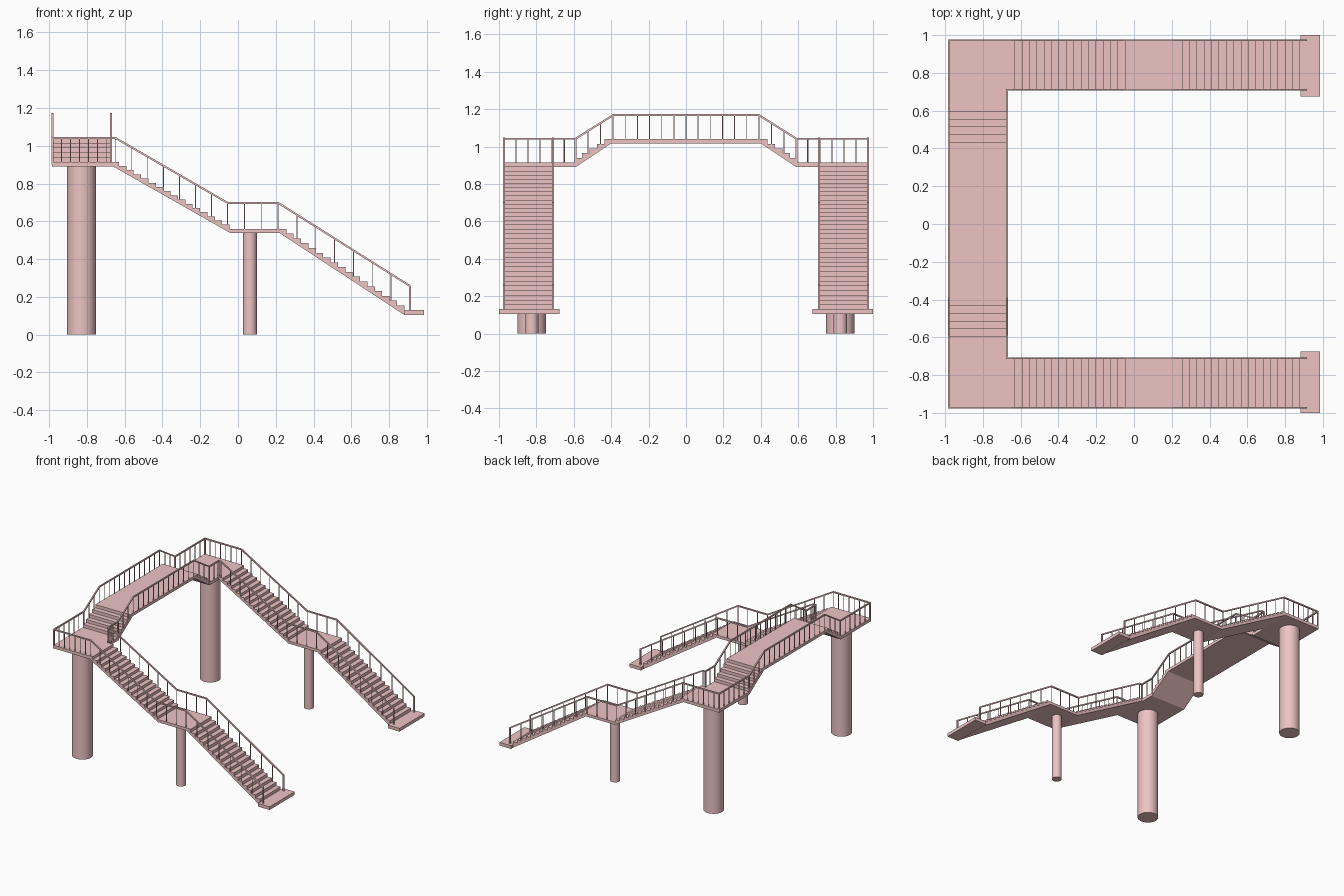
import bpy, bmesh
from mathutils import Vector, Matrix

if "Cube" in bpy.data.objects:
    bpy.data.objects.remove(bpy.data.objects["Cube"])

mat = bpy.data.materials.new("pink_concrete")
mat.diffuse_color = (0.85, 0.55, 0.55, 1)
mat.use_nodes = True
mat.node_tree.nodes["Principled BSDF"].inputs["Base Color"].default_value = mat.diffuse_color


def finish(name, bm):
    bmesh.ops.recalc_face_normals(bm, faces=bm.faces)
    me = bpy.data.meshes.new(name)
    bm.to_mesh(me)
    bm.free()
    me.materials.append(mat)
    ob = bpy.data.objects.new(name, me)
    bpy.context.collection.objects.link(ob)
    return ob


def prism(name, pts, offset):
    """Extrude a closed 3D outline along an offset."""
    bm = bmesh.new()
    f = bm.faces.new([bm.verts.new(p) for p in pts])
    r = bmesh.ops.extrude_face_region(bm, geom=[f])
    bmesh.ops.translate(bm, vec=offset, verts=[v for v in r["geom"] if isinstance(v, bmesh.types.BMVert)])
    return finish(name, bm)


def beam(bm, a, b, t, extra=0.0):
    """Square bar between two points."""
    a, b = Vector(a), Vector(b)
    d = b - a
    m = (Matrix.Translation((a + b) / 2) @ d.to_track_quat('Z', 'Y').to_matrix().to_4x4()
         @ Matrix.Diagonal((t, t, d.length + extra, 1)))
    bmesh.ops.create_cube(bm, size=1, matrix=m)


def steps(start, pitch, z0, z1, n):
    """Top outline of n risers starting at a given position."""
    out, rise = [], (z1 - z0) / n
    for i in range(n):
        p = start + i * pitch
        out += [(p, z0 + i * rise), (p, z0 + (i + 1) * rise)]
    return out


def railing(name, path, counts, posts):
    """Handrail along a path, with balusters spaced evenly in each segment."""
    bm = bmesh.new()
    for (a, b), n in zip(zip(path, path[1:]), counts):
        a, b = Vector(a), Vector(b)
        beam(bm, a, b, 0.010, 0.006)
        for i in range(n):
            p = a.lerp(b, i / n)
            beam(bm, p, p - Vector((0, 0, 0.142)), 0.0045)
    for i in posts:
        p = Vector(path[i])
        beam(bm, p, p - Vector((0, 0, 0.14)), 0.010)
    return finish(name, bm)


# Bridge with its two landings and short step runs
half = [(0.978, 0.89), (0.978, 0.915)] + steps(-0.595, 0.04, 0.915, 1.04, 5)
right_top = [(-0.978, 0.915)] + steps(-0.595, 0.04, 0.915, 1.04, 5)
top = right_top + [(-y, z) for y, z in reversed(right_top)]
bottom = [(0.978, 0.89), (0.59, 0.89), (0.40, 1.017), (-0.40, 1.017), (-0.59, 0.89), (-0.978, 0.89)]
prism("bridge", [(-0.985, y, z) for y, z in top + bottom], (0.315, 0, 0))

# Flight profile: upper steps, middle landing, lower steps
flight = ([(-0.67, 0.915)] + steps(-0.63, 0.039, 0.915, 0.56, 16)
          + steps(0.256, 0.039, 0.56, 0.13, 17)
          + [(0.90, 0.13), (0.90, 0.105), (0.88, 0.105), (0.22, 0.538), (-0.04, 0.538), (-0.66, 0.89), (-0.67, 0.89)])

for s, side in ((1, "back"), (-1, "front")):
    prism(side + "_flight", [(x, s * 0.707, z) for x, z in flight], (0, s * 0.269, 0))

    # Foot slab at the bottom of the flight
    bm = bmesh.new()
    bmesh.ops.create_cube(bm, size=1, matrix=Matrix.Translation((0.933, s * 0.838, 0.1175))
                          @ Matrix.Diagonal((0.105, 0.324, 0.026, 1)))
    finish(side + "_foot_slab", bm)

    # Round supports
    for name, x, r, h in (("main_pillar", -0.828, 0.077, 0.895), ("middle_pillar", 0.063, 0.037, 0.545)):
        bm = bmesh.new()
        bmesh.ops.create_cone(bm, cap_ends=True, segments=40, radius1=r, radius2=r, depth=h,
                              matrix=Matrix.Translation((x, s * 0.825, h / 2)))
        for f in bm.faces:
            f.smooth = len(f.verts) == 4
        for e in bm.edges:
            e.smooth = all(len(f.verts) == 4 for f in e.link_faces)
        finish(f"{side}_{name}", bm)

# Railings run the whole U shape: outer edge and inner edge
for name, y, x, nx, ny in (("outer_railing", 0.973, -0.981, 7, 6), ("inner_railing", 0.711, -0.673, 1, 2)):
    leg = [(0.91, y, 0.258), (0.212, y, 0.698), (-0.055, y, 0.698), (-0.65, y, 1.042),
           (x, y, 1.042), (x, 0.59, 1.042), (x, 0.39, 1.168)]
    path = leg + [(a, -b, c) for a, b, c in reversed(leg)]
    n = [7, 3, 7, nx, ny, 3]
    railing(name, path, n + [12] + n[::-1], (0, 4, 5, 8, 9, 13))
